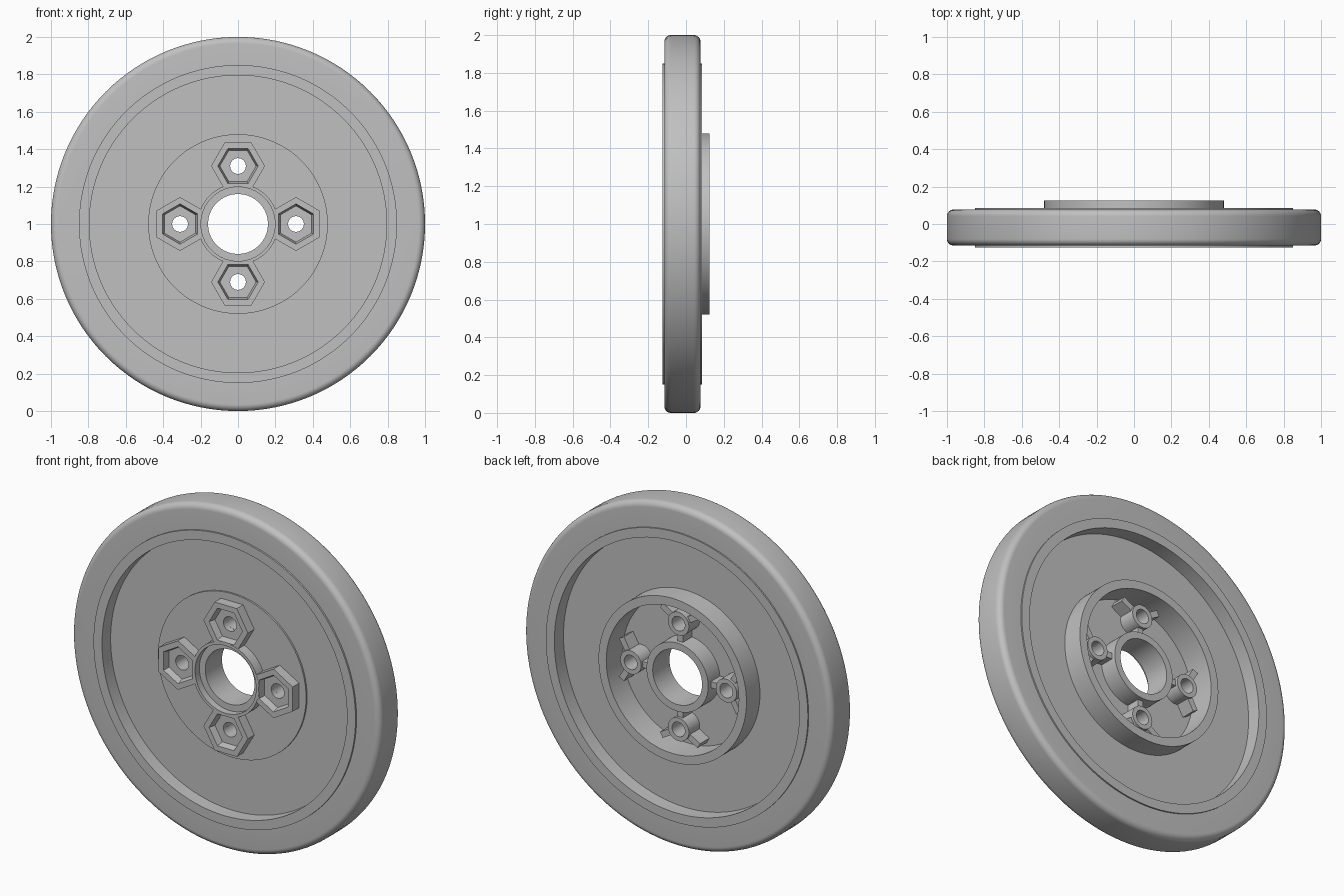
import bpy, bmesh
from math import sin, cos, pi, radians
from mathutils import Matrix

cube = bpy.data.objects.get("Cube")
if cube:
    bpy.data.objects.remove(cube, do_unlink=True)

grey = bpy.data.materials.new("plain grey")
grey.use_nodes = True
grey.diffuse_color = (0.53, 0.53, 0.53, 1)
grey.node_tree.nodes["Principled BSDF"].inputs["Base Color"].default_value = (0.53, 0.53, 0.53, 1)


def finish(name, bm):
    bmesh.ops.remove_doubles(bm, verts=bm.verts, dist=1e-5)
    bmesh.ops.recalc_face_normals(bm, faces=bm.faces)
    mesh = bpy.data.meshes.new(name)
    bm.to_mesh(mesh)
    bm.free()
    mesh.materials.append(grey)
    obj = bpy.data.objects.new(name, mesh)
    bpy.context.collection.objects.link(obj)
    return obj


def lathe(name, profile, segments=128, x=0, z=1, phase=0, closed=True):
    """Spin (radius, y) points about an axis parallel to y."""
    bm = bmesh.new()
    rings = []
    for k in range(segments):
        t = phase + 2 * pi * k / segments
        rings.append([bm.verts.new((x + r * cos(t), y, z + r * sin(t))) for r, y in profile])
    n = len(profile)
    for k in range(segments):
        a, b = rings[k], rings[(k + 1) % segments]
        for i in range(n if closed else n - 1):
            j = (i + 1) % n
            bm.faces.new((a[i], a[j], b[j], b[i]))
    return finish(name, bm)


def cut(obj, cutter):
    mod = obj.modifiers.new("cut", 'BOOLEAN')
    mod.operation = 'DIFFERENCE'
    mod.solver = 'EXACT'
    mod.object = cutter
    bpy.context.view_layer.objects.active = obj
    bpy.ops.object.modifier_apply(modifier=mod.name)


def rod(name, r, x, z):
    return lathe(name, [(0, -0.3), (r, -0.3), (r, 0.3), (0, 0.3)], 64, x, z, closed=False)


# Tyre with rounded shoulders
front, back, fillet = -0.115, 0.077, 0.035
tyre_profile = [(0.82, front)]
for cy, start in ((front + fillet, -90), (back - fillet, 0)):
    for k in range(9):
        t = radians(start + 90 * k / 8)
        tyre_profile.append((1 - fillet + fillet * cos(t), cy + fillet * sin(t)))
tyre_profile.append((0.82, back))
parts = [lathe("tyre", tyre_profile)]

# Rim, web, hub cup and centre tube
wheel = lathe("wheel", [
    (0.16, 0.08), (0.2, 0.08), (0.2, -0.03), (0.43, -0.03), (0.43, 0.125),
    (0.48, 0.125), (0.48, 0), (0.795, 0), (0.795, 0.085), (0.85, 0.085),
    (0.85, -0.125), (0.795, -0.125), (0.795, -0.045), (0.48, -0.045),
    (0.48, -0.055), (0.215, -0.055), (0.215, -0.115), (0.198, -0.115),
    (0.198, -0.075), (0.16, -0.075)])
parts.append(wheel)

# Four hexagonal nut pockets with bolt tubes and ribs behind
centre_cutter = rod("centre_cutter", 0.2, 0, 1)
for i, side in enumerate(("left", "top", "right", "bottom")):
    a = i * pi / 2
    x, z = 0.31 * cos(a), 1 + 0.31 * sin(a)
    hole = rod("hole_cutter", 0.042, x, z)
    boss = lathe("nut_pocket_" + side, [
        (0, -0.045), (0.144, -0.045), (0.144, -0.114), (0.108, -0.114),
        (0.097, -0.075), (0, -0.075)], 6, x, z, a + pi / 2, closed=False)
    cut(boss, hole)
    cut(boss, centre_cutter)
    cut(wheel, hole)
    bpy.data.objects.remove(hole, do_unlink=True)
    tube = lathe("bolt_tube_" + side, [
        (0.042, -0.04), (0.068, -0.04), (0.068, 0.07), (0.042, 0.07)], 48, x, z)
    bm = bmesh.new()
    for turn in (60, 180, 300):
        size = Matrix.Diagonal((0.085, 0.09, 0.036, 1))
        place = (Matrix.Translation((x, 0.01, z)) @ Matrix.Rotation(-a - radians(turn), 4, 'Y')
                 @ Matrix.Translation((0.0975, 0, 0)))
        bmesh.ops.create_cube(bm, size=1, matrix=place @ size)
    parts += [boss, tube, finish("ribs_" + side, bm)]
bpy.data.objects.remove(centre_cutter, do_unlink=True)

# Smooth round walls, crisp edges
bpy.ops.object.select_all(action='DESELECT')
for obj in parts:
    obj.select_set(True)
bpy.context.view_layer.objects.active = parts[0]
bpy.ops.object.shade_smooth_by_angle(angle=radians(30))
